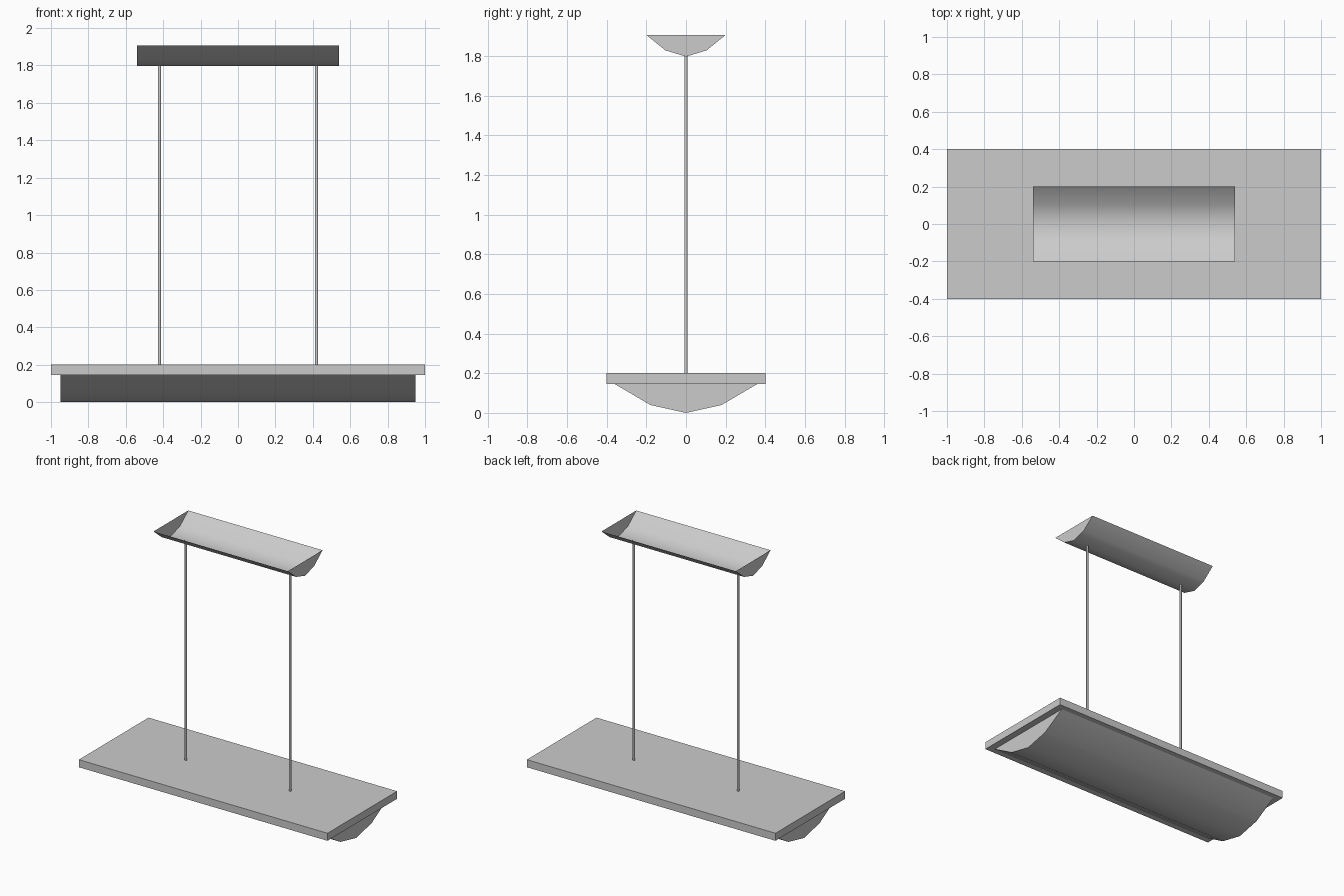
import bpy, bmesh, math

if "Cube" in bpy.data.objects:
    bpy.data.objects.remove(bpy.data.objects["Cube"])


def finish(obj, angle):
    bpy.ops.object.select_all(action='DESELECT')
    obj.select_set(True)
    bpy.context.view_layer.objects.active = obj
    bpy.ops.object.shade_smooth_by_angle(angle=math.radians(angle))


def trough(name, half_length, half_profile):
    """Open-topped trough along x; half_profile runs from keel to rim as (y, z)."""
    profile = [(-y, z) for y, z in reversed(half_profile[1:])] + half_profile
    bm = bmesh.new()
    left, right = ([bm.verts.new((x, y, z)) for y, z in profile]
                   for x in (-half_length, half_length))
    for i in range(len(profile) - 1):
        bm.faces.new((left[i], left[i + 1], right[i + 1], right[i]))
    # end caps
    bm.faces.new(left[::-1])
    bm.faces.new(right)
    bmesh.ops.recalc_face_normals(bm, faces=bm.faces)
    # outward: the keel faces must point down
    if sum(f.normal.z * f.calc_area() for f in bm.faces) > 0:
        bmesh.ops.reverse_faces(bm, faces=bm.faces)
    mesh = bpy.data.meshes.new(name)
    bm.to_mesh(mesh)
    bm.free()
    obj = bpy.data.objects.new(name, mesh)
    bpy.context.collection.objects.link(obj)
    finish(obj, 40)
    return obj


# lower body and upper tray
trough("lower_hull", 0.95, [(0, 0), (0.18, 0.04), (0.36, 0.146)])
trough("upper_tray", 0.54, [(0, 1.797), (0.104, 1.828), (0.2, 1.906)])

# flat slab
bpy.ops.mesh.primitive_cube_add(size=1, location=(0, 0, 0.173))
slab = bpy.context.object
slab.name = "slab"
slab.scale = (2, 0.8, 0.055)

# thin uprights
for side, x in (("left", -0.42), ("right", 0.42)):
    bpy.ops.mesh.primitive_cylinder_add(vertices=10, radius=0.008, depth=1.6,
                                        location=(x, 0, 1.0))
    rod = bpy.context.object
    rod.name = side + "_rod"
    finish(rod, 40)
